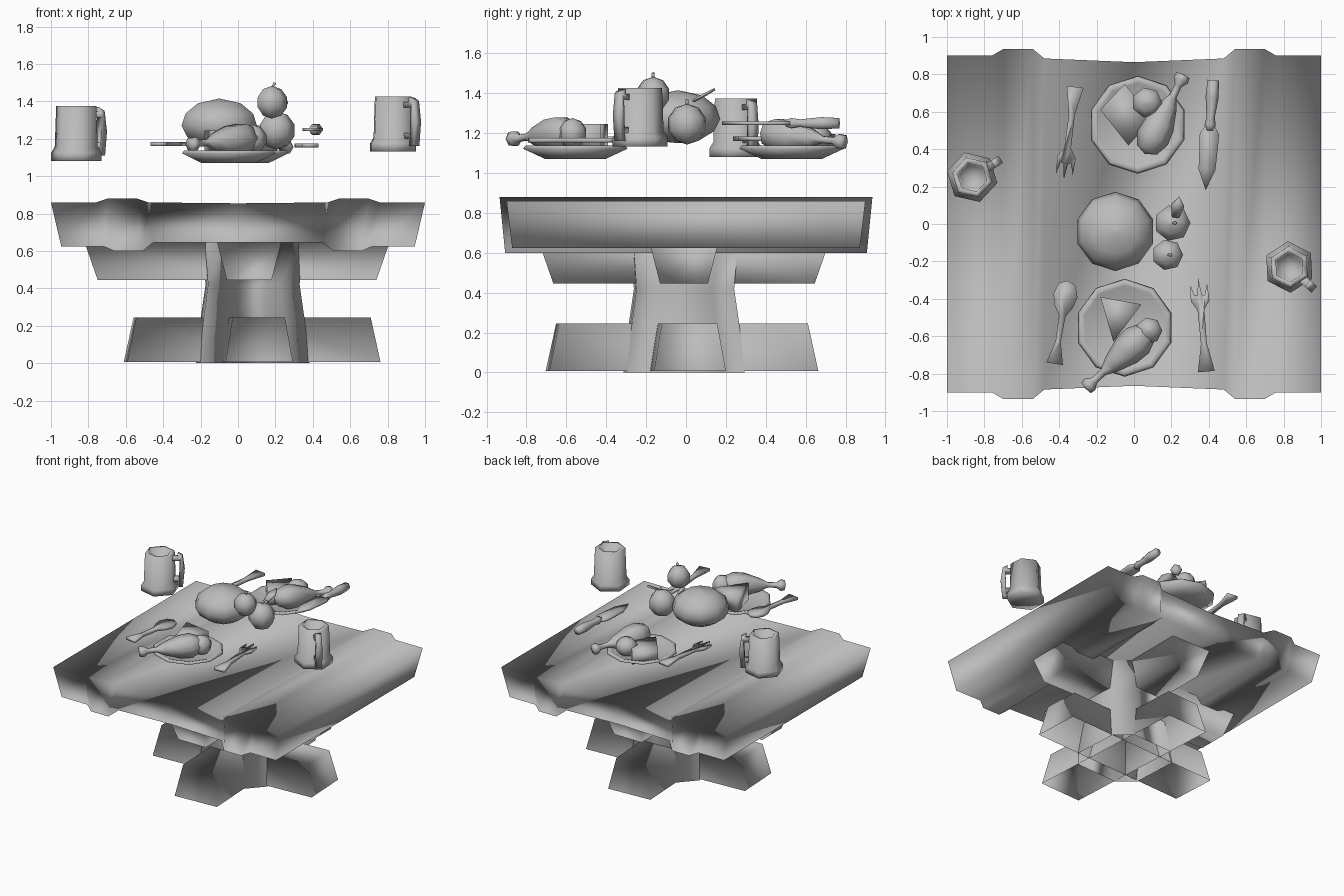
import bpy, bmesh, math
from mathutils import Matrix, Vector

cube = bpy.data.objects.get("Cube")
if cube:
    bpy.data.objects.remove(cube, do_unlink=True)

stone = bpy.data.materials.new("plain grey")
stone.use_nodes = True
GREY = (0.5, 0.5, 0.5, 1)
stone.diffuse_color = GREY
stone.node_tree.nodes["Principled BSDF"].inputs["Base Color"].default_value = GREY


def loft(name, rings, matrix=Matrix(), caps=(True, True), open_side=None, reverse_y=False):
    """Skin a stack of equal-length point rings, smooth shaded; sides and caps may stay open."""
    bm = bmesh.new()
    loops = [[bm.verts.new(p) for p in ring] for ring in rings]
    n = len(loops[0])
    for a, b in zip(loops, loops[1:]):
        for i in range(n):
            if i != open_side:
                j = (i + 1) % n
                bm.faces.new((a[i], a[j], b[j], b[i]))
    for cap, loop in zip(caps, (loops[0], loops[-1])):
        if cap:
            bm.faces.new(loop)
    bmesh.ops.recalc_face_normals(bm, faces=bm.faces)
    # Front and back faces wind inward, which turns the blended shading
    if reverse_y:
        turn = matrix.to_3x3()
        for face in bm.faces:
            if abs((turn @ face.normal).y) > 0.8:
                face.normal_flip()
    mesh = bpy.data.meshes.new(name)
    bm.to_mesh(mesh)
    bm.free()
    mesh.materials.append(stone)
    mesh.shade_smooth()
    obj = bpy.data.objects.new(name, mesh)
    bpy.context.collection.objects.link(obj)
    obj.matrix_world = matrix
    return obj


def lathe(name, profile, sides, matrix):
    rings = [[(max(r, 0.002) * math.cos(math.tau * i / sides),
               max(r, 0.002) * math.sin(math.tau * i / sides), z)
              for i in range(sides)] for r, z in profile]
    return loft(name, rings, matrix)


def prism(name, outline, thick, matrix):
    return loft(name, [[(x, y, s * thick / 2) for x, y in outline] for s in (-1, 1)], matrix)


def mirrored(half):
    return half + [(-x, y) for x, y in reversed(half) if x > 0]


def place(loc, turn=0):
    return Matrix.Translation(loc) @ Matrix.Rotation(math.radians(turn), 4, "Z")


def ball(name, loc, r, h, sides, rows=5):
    profile = [(r * math.sin(math.pi * i / rows), -h * math.cos(math.pi * i / rows))
               for i in range(rows + 1)]
    return lathe(name, profile, sides, place(loc))


# Table top: cross-sections along x, with two raised bands
half = [(0, .855, .645, .865), (.48, .86, .645, .885), (.54, .88, .60, .935),
        (.70, .88, .60, .935), (.76, .86, .625, .9), (1, .86, .625, .9)]
stations = [(-x, t, b, y) for x, t, b, y in reversed(half[1:])] + half
loft("table_top", [[(x, -y, t), (x, y, t), (x * .945, y - .028, b), (x * .945, .028 - y, b)]
                   for x, t, b, y in stations], reverse_y=True)

# Pedestal column: hollow octagon that narrows in the middle
TWIST = 3
column = []
for z, a, b in [(0, .295, .18), (.24, .27, .15), (.42, .245, .13), (.68, .265, .16)]:
    column.append([(a, -b, z), (a, b, z), (b, a, z), (-b, a, z),
                   (-a, b, z), (-a, -b, z), (-b, -a, z), (b, -a, z)])
loft("pedestal_column", column, place((.078, -.01, 0), TWIST), (False, True), reverse_y=True)


# Feet and upper braces: four tapered arms each
def arms(name, centre, turn, reaches, z0, z1, w0, w1, slope, open_side=None):
    for k, reach in enumerate(reaches):
        rings = [[(d0, -w0, z0), (d0, w0, z0), (d1, w1, z1), (d1, -w1, z1)]
                 for d0, d1 in ((0, 0), (reach, reach - slope))]
        loft(f"{name}_{k + 1}", rings, place(centre, turn + 90 * k),
             (False, True), open_side, True)


arms("foot", (.078, -.015, 0), TWIST, (.675, .67, .68, .68), .008, .245, .18, .14, .05, 0)
arms("brace", (.06, -.01, 0), 0, (.68, .655, .81, .655), .445, .66, .12, .175, -.075)

# Plates
PLATE = [(0, 0), (.15, 0), (.262, .052), (.25, .068), (.225, .062), (.18, .04), (0, .037)]
for name, loc in (("front_plate", (-.05, -.555, 1.07)), ("back_plate", (.02, .53, 1.07))):
    lathe(name, PLATE, 10, place(loc, 18))

# Drumsticks: lathed from bone end to meat end
LEG = [(0, 0), (.038, .005), (.042, .035), (.02, .065), (.02, .13), (.05, .19),
       (.085, .3), (.09, .38), (.06, .45), (0, .475)]
for name, start, end in (("front_drumstick", (-.26, -.88, 1.17), (.1, -.55, 1.21)),
                         ("back_drumstick", (.265, .8, 1.155), (.07, .4, 1.2))):
    aim = (Vector(end) - Vector(start)).to_track_quat("Z", "Y").to_matrix().to_4x4()
    lathe(name, LEG, 6, Matrix.Translation(start) @ aim)

# Wedges and side food on the plates
prism("front_wedge", [(-.18, -.39), (.04, -.43), (-.11, -.63)], .13, place((0, 0, 1.18)))
prism("back_wedge", [(-.18, .61), (-.05, .75), (.1, .56), (-.03, .42)], .09, place((0, 0, 1.15)))
ball("front_potato", (.08, -.57, 1.2), .075, .075, 7)
ball("back_potato", (.07, .65, 1.18), .085, .07, 7)

# Bread and fruit in the middle
lathe("round_loaf", [(0, 1.15), (.1, 1.16), (.18, 1.21), (.212, 1.27), (.19, 1.335),
                     (.12, 1.39), (0, 1.415)], 10, place((-.1, -.04, 0), 18))
for name, x, y, z, r in (("upper_apple", .18, -.165, 1.395, .087), ("lower_apple", .205, .005, 1.245, .102)):
    ball(name, (x, y, z), r, r, 7)
    lathe(name + "_stem", [(.006, 0), (.009, .035)], 5,
          place((x, y, z + r - .012)) @ Matrix.Rotation(.5, 4, "Y"))
LEAF = mirrored([(0, .075), (.035, .02), (.02, -.05)])
prism("apple_leaf", LEAF, .012, place((.23, .08, 1.385), -10) @ Matrix.Rotation(.5, 4, "X"))

# Mugs: hollow six-sided cups with a stepped foot and bracket handle
MUG = [(0, 0), (.138, 0), (.138, .045), (.118, .075), (.11, .295), (.08, .295),
       (.07, .12), (0, .12)]
HANDLE = [(.09, .265), (.13, .265), (.13, .29), (.165, .27), (.18, .16), (.168, .03),
          (.135, .03), (.14, .07), (.09, .07), (.09, .1), (.14, .1), (.145, .235), (.09, .235)]
for name, loc, turn in (("right_mug", (-.865, .25, 1.08), 32), ("left_mug", (.83, -.23, 1.132), -42)):
    lathe(name, MUG, 6, place(loc, turn + 15))
    prism(name + "_handle", HANDLE, .045, place(loc, turn) @ Matrix.Rotation(math.pi / 2, 4, "X"))

# Cutlery
FORK = mirrored([(0, .25), (.012, .16), (.028, .16), (.045, .22), (.05, .13), (.018, .08),
                 (.016, -.1), (.045, -.25)])
SPOON = mirrored([(0, .23), (.045, .21), (.065, .15), (.05, .09), (.018, .04),
                  (.014, -.1), (.045, -.22)])
BLADE = mirrored([(0, .32), (.045, .21), (.052, .02), (.022, -.03)])
prism("right_fork", FORK, .022, place((-.345, .485, 1.172), 173))
prism("left_fork", FORK, .022, place((.365, -.54, 1.165), 5))
prism("spoon", SPOON, .022, place((-.39, -.53, 1.172), -9))
knife = place((.405, .5, 1.25), 176)
prism("knife_blade", BLADE, .016, knife)
lathe("knife_handle", [(.02, 0), (.03, .03), (.022, .07), (.035, .18), (.03, .27)], 6,
      knife @ Matrix.Rotation(math.pi / 2, 4, "X"))
